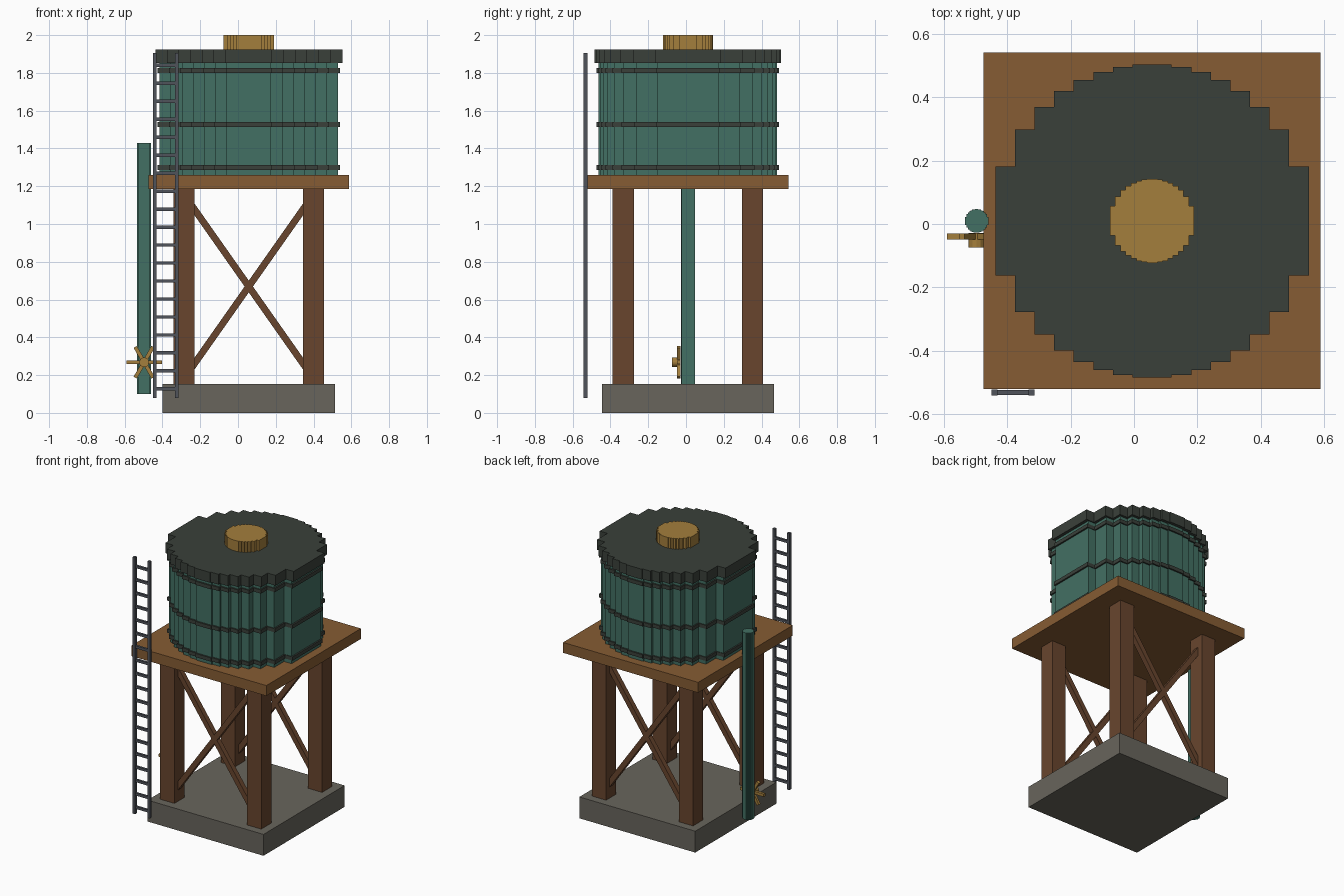
import bpy, bmesh, math
from mathutils import Matrix

cube = bpy.data.objects.get("Cube")
if cube:
    bpy.data.objects.remove(cube, do_unlink=True)

CX, CY = 0.057, 0.01   # tower axis


def material(name, rgb):
    m = bpy.data.materials.new(name)
    m.use_nodes = True
    colour = (*rgb, 1)
    m.diffuse_color = colour
    m.node_tree.nodes["Principled BSDF"].inputs["Base Color"].default_value = colour
    return m


TEAL = material("teal paint", (0.055, 0.16, 0.125))
DARK = material("dark iron", (0.042, 0.051, 0.042))
BRASS = material("brass", (0.37, 0.21, 0.045))
PLANK = material("plank wood", (0.24, 0.107, 0.033))
TIMBER = material("dark timber", (0.138, 0.06, 0.027))
STONE = material("concrete", (0.138, 0.13, 0.107))
STEEL = material("ladder steel", (0.08, 0.088, 0.105))


def finish(bm, name, mat):
    bmesh.ops.recalc_face_normals(bm, faces=bm.faces)
    mesh = bpy.data.meshes.new(name)
    bm.to_mesh(mesh)
    bm.free()
    mesh.materials.append(mat)
    ob = bpy.data.objects.new(name, mesh)
    bpy.context.collection.objects.link(ob)
    return ob


def box(name, mat, centre, size, tilt=0):
    """Box of a given size, tilted about the y axis."""
    bm = bmesh.new()
    bmesh.ops.create_cube(bm, size=1)
    bmesh.ops.scale(bm, vec=size, verts=bm.verts)
    bm.transform(Matrix.Translation(centre) @ Matrix.Rotation(tilt, 4, "Y"))
    return finish(bm, name, mat)


def stepped_drum(name, mat, x, y, r, z0, z1, columns=16):
    """Upright drum whose outline is a circle cut into equal strips along x."""
    w = 2 * r / columns
    upper, lower = [], []
    for i in range(columns):
        left = -r + i * w
        half = math.sqrt(r * r - (left + w / 2) ** 2)
        for px in (left, left + w):
            upper.append((px, half))
            lower.append((px, -half))
    outline = []
    for p in upper + lower[::-1]:
        if not outline or p != outline[-1]:
            outline.append(p)
    bm = bmesh.new()
    face = bm.faces.new([bm.verts.new((x + px, y + py, z0)) for px, py in outline])
    bmesh.ops.remove_doubles(bm, verts=bm.verts, dist=1e-5)
    top = bmesh.ops.extrude_face_region(bm, geom=list(bm.faces), use_keep_orig=True)
    moved = [g for g in top["geom"] if isinstance(g, bmesh.types.BMVert)]
    bmesh.ops.translate(bm, vec=(0, 0, z1 - z0), verts=moved)
    return finish(bm, name, mat)


# Base slab and platform
box("base_slab", STONE, (CX, CY, 0.076), (0.912, 0.912, 0.152))
box("platform", PLANK, (CX, CY, 1.223), (1.063, 1.063, 0.074))

# Legs, with crossed braces between the front pair and the back pair
LEG = 0.342
for sy, row in ((-1, "front"), (1, "back")):
    y = CY + sy * LEG
    for sx, side in ((-1, "right"), (1, "left")):
        box(f"{row}_{side}_leg", TIMBER, (CX + sx * LEG, y, 0.669), (0.112, 0.112, 1.034))
        box(f"{row}_brace_{side}", TIMBER, (CX, y, 0.669), (0.036, 0.036, 1.17),
            sx * math.atan2(0.684, 0.972))

# Tank, hoops, lid and hatch
stepped_drum("tank", TEAL, CX, CY, 0.473, 1.26, 1.852)
for i, z in enumerate((1.299, 1.527, 1.813)):
    stepped_drum(f"tank_hoop_{i + 1}", DARK, CX, CY, 0.484, z - 0.013, z + 0.013)
stepped_drum("lid", DARK, CX, CY, 0.495, 1.852, 1.925)
stepped_drum("hatch", BRASS, CX, CY, 0.133, 1.925, 2.0)

# Outlet pipe
PX = -0.497
stepped_drum("outlet_pipe", TEAL, PX, CY, 0.037, 0.1, 1.43)

# Valve: hub and three crossed bars
VZ = 0.268
bm = bmesh.new()
bmesh.ops.create_cone(bm, cap_ends=True, segments=12, radius1=0.026, radius2=0.026, depth=0.046)
bm.transform(Matrix.Translation((PX, -0.051, VZ)) @ Matrix.Rotation(math.pi / 2, 4, "X"))
finish(bm, "valve_hub", BRASS)
for i in range(3):
    box(f"valve_spoke_{i + 1}", BRASS, (PX, -0.039, VZ), (0.188, 0.019, 0.02), i * math.pi / 3)

# Ladder
LX, LY = -0.382, -0.532
for sx, side in ((-1, "right"), (1, "left")):
    box(f"ladder_rail_{side}", STEEL, (LX + sx * 0.058, LY, 0.993), (0.019, 0.02, 1.826))
for i in range(19):
    box(f"ladder_rung_{i + 1}", STEEL, (LX, LY, 0.127 + i * 0.0952), (0.116, 0.016, 0.018))
